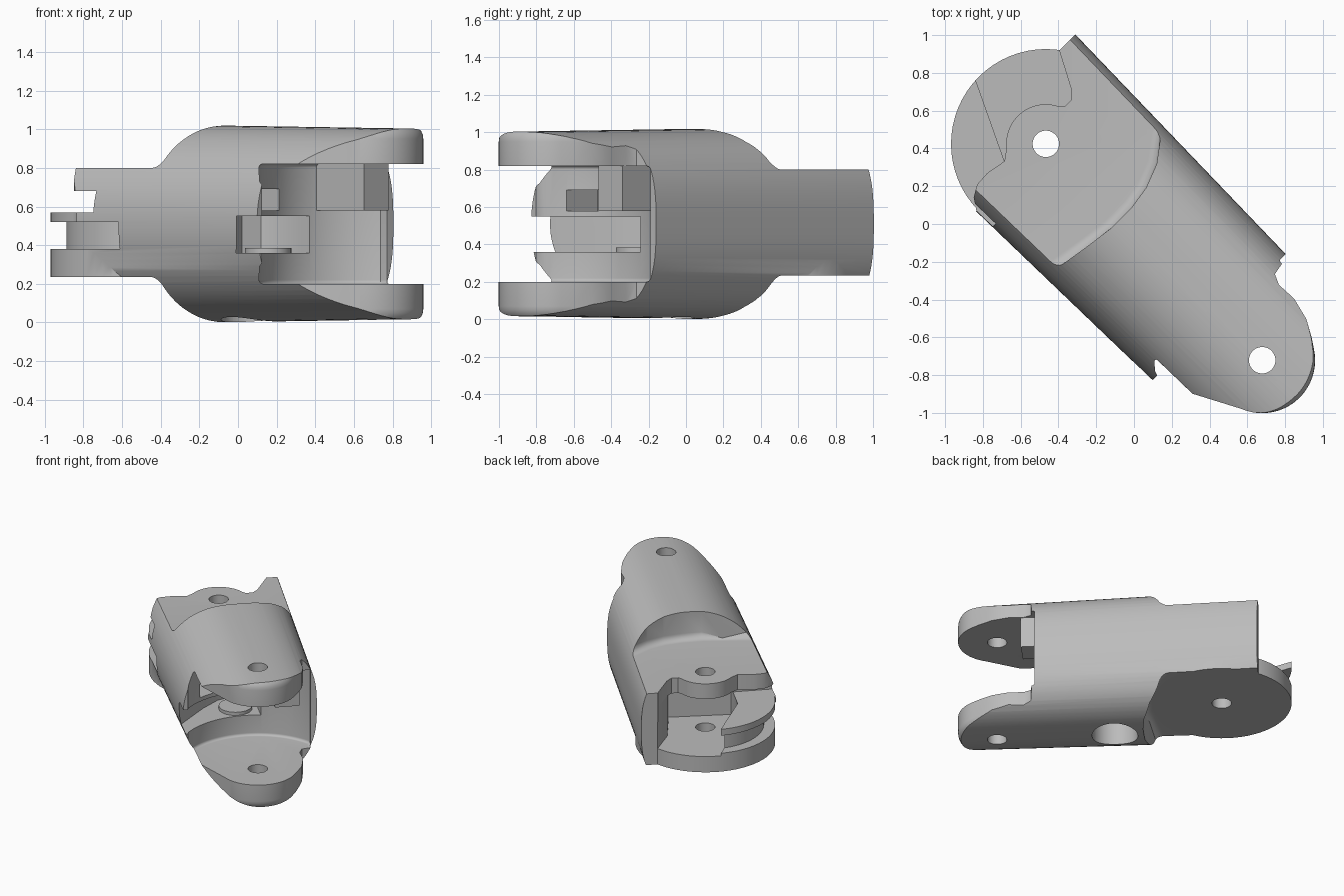
import bpy, bmesh, math
from mathutils import Matrix

if "Cube" in bpy.data.objects:
    bpy.data.objects.remove(bpy.data.objects["Cube"], do_unlink=True)

grey = bpy.data.materials.new("plain grey")
grey.use_nodes = True
grey.diffuse_color = (0.5, 0.5, 0.5, 1)
grey.node_tree.nodes["Principled BSDF"].inputs["Base Color"].default_value = (0.5, 0.5, 0.5, 1)

# The link is built along x, then turned 45 degrees
MID = -0.03                # centre line
HINGE, FORK = -0.63, 0.99  # pivot positions


def add(name, bm):
    bmesh.ops.recalc_face_normals(bm, faces=bm.faces[:])
    mesh = bpy.data.meshes.new(name)
    bm.to_mesh(mesh)
    bm.free()
    ob = bpy.data.objects.new(name, mesh)
    bpy.context.collection.objects.link(ob)
    mesh.materials.append(grey)
    return ob


def arc(x, r, start, end, n=40):
    angles = [math.radians(start + (end - start) * i / n) for i in range(n + 1)]
    return [(x + r * math.cos(a), MID + r * math.sin(a)) for a in angles]


def prism(name, points, z0, z1, rim=0):
    bm = bmesh.new()
    face = bm.faces.new([bm.verts.new((x, y, z0)) for x, y in points])
    ext = bmesh.ops.extrude_face_region(bm, geom=[face])["geom"]
    for v in ext:
        if isinstance(v, bmesh.types.BMVert):
            v.co.z = z1
    if rim:
        edges = [e for e in bm.edges if abs(e.verts[0].co.z - e.verts[1].co.z) < 1e-5]
        bmesh.ops.bevel(bm, geom=edges, offset=rim, segments=6, profile=0.5, affect='EDGES')
    return add(name, bm)


def disc(name, x, r, z0, z1, y=MID):
    return prism(name, [(px, py - MID + y) for px, py in arc(x, r, 0, 360, 64)[:-1]], z0, z1)


def box(name, x0, x1, y0, y1, z0, z1):
    return prism(name, [(x0, y0), (x1, y0), (x1, y1), (x0, y1)], z0, z1)


def section(bm, x, half_width, half_height, n=96):
    # Round on the right, squarer on the left
    ring = []
    for i in range(n):
        a = 2 * math.pi * (i + 0.5) / n
        c, s = math.cos(a), math.sin(a)
        p = 2.8 if c > 0 else 2.1
        r = (abs(c) ** p + abs(s) ** p) ** (-1 / p)
        ring.append(bm.verts.new((x, MID + half_width * r * c, 0.51 + half_height * r * s)))
    return ring


def combine(target, tool, operation):
    mod = target.modifiers.new("combine", 'BOOLEAN')
    mod.operation, mod.solver, mod.object = operation, 'EXACT', tool
    bpy.ops.object.select_all(action='DESELECT')
    bpy.context.view_layer.objects.active = target
    target.select_set(True)
    bpy.ops.object.modifier_apply(modifier=mod.name)
    bpy.data.objects.remove(tool, do_unlink=True)


# Rounded tapered barrel
bm = bmesh.new()
back, front = section(bm, -0.93, 0.52, 0.518), section(bm, 1.3, 0.472, 0.493)
bm.faces.new(back)
bm.faces.new(front)
for i in range(len(back)):
    bm.faces.new((back[i - 1], back[i], front[i], front[i - 1]))
body = add("finger_link_body", bm)

# Plan outline with the rounded fork tip
outline = ([(-1.3, -0.7), (0.665, -0.7), (0.665, -0.49), (0.67, -0.465), (0.80, -0.445)]
           + arc(FORK, 0.28, -68, 56, 28)
           + [(1.09, 0.24), (1.0, 0.29), (0.88, 0.32), (0.77, 0.315), (0.715, 0.34), (0.70, 0.42),
              (0.70, 0.7), (-1.3, 0.7)])
combine(body, prism("outline", outline, -0.01, 1.03, rim=0.08), 'INTERSECT')

# Thin the hinge end above and below, with a filleted shoulder
relief = [(-1.4, -0.8), (-0.15, -0.8), (-0.12, -0.44), (-0.09, -0.25), (-0.07, -0.1), (-0.07, 0.05),
          (-0.09, 0.18), (-0.14, 0.31), (-0.23, 0.43), (-0.38, 0.8), (-1.4, 0.8)]
for z0, z1 in ((0.80, 1.3), (-0.3, 0.235)):
    combine(body, prism("relief", relief, z0, z1, rim=0.05), 'DIFFERENCE')

# Wavy edge of the upper hinge plate
wave = ([(-1.4, -0.8), (-0.60, -0.8), (-0.64, -0.54), (-0.70, -0.50), (-0.735, -0.44), (-0.74, -0.36), (-0.72, -0.25)]
        + arc(HINGE, 0.21, 232, 117, 16)
        + [(-0.70, 0.18), (-0.70, 0.23), (-0.74, 0.27), (-0.93, 0.37), (-0.94, 0.8), (-1.4, 0.8)])
combine(body, prism("wave", wave, 0, 1.1), 'DIFFERENCE')

# Hinge disc with its stop pocket, gap and rim groove
combine(body, disc("hinge_disc", HINGE, 0.502, 0.235, 0.57), 'UNION')
pocket = [(-1.35, 0.05), (-0.72, -0.25), (-0.45, -0.25), (-0.42, 0.2), (-0.73, 0.265),
          (-0.93, 0.37), (-1.35, 0.6)]
combine(body, prism("pocket", pocket, 0.36, 0.68), 'DIFFERENCE')
gap = [(-1.35, -0.8), (-0.52, -0.8), (-0.52, -0.2), (-1.35, 0.1)]
combine(body, prism("gap", gap, 0.57, 0.68), 'DIFFERENCE')
groove = arc(HINGE, 0.42, 175, 305) + arc(HINGE, 0.7, 298, 175)
combine(body, prism("groove", groove, 0.38, 0.52), 'DIFFERENCE')

# Fork opening: curved back wall between flat-ended cheeks
opening = ([(1.6, 0.8), (0.69, 0.8), (0.68, 0.41)] + arc(FORK, 0.57, 129, 231)
           + [(0.655, -0.48), (0.655, -0.8), (1.6, -0.8)])
combine(body, prism("opening", opening, 0.20, 0.82, rim=0.02), 'DIFFERENCE')

# Deep cable slot that opens through the right side, with a boss on its floor
slot = [(0.9, -0.7), (0.51, -0.7), (0.51, -0.52), (0.25, -0.3), (0.13, -0.17), (0.09, -0.06),
        (0.13, 0.04), (0.22, 0.09), (0.9, 0.09)]
combine(body, prism("cable_slot", slot, 0.36, 0.55), 'DIFFERENCE')
combine(body, disc("boss", 0.29, 0.12, 0.34, 0.385, y=-0.07), 'UNION')
combine(body, box("upper_slot", 0.3, 0.7, -0.37, -0.13, 0.58, 0.69), 'DIFFERENCE')

# Stop block under the upper fork cheek
combine(body, box("stop", 0.4, 0.79, 0.13, 0.31, 0.58, 0.83), 'UNION')

# Pivot holes and underside recess
for x in (HINGE, FORK):
    combine(body, disc("pivot_hole", x, 0.07, -0.2, 1.2), 'DIFFERENCE')
combine(body, disc("recess", 0.14, 0.165, -0.2, 0.27), 'DIFFERENCE')

# Turn diagonal and smooth
body.data.transform(Matrix.Rotation(-math.pi / 4, 4, 'Z'))
bpy.ops.object.select_all(action='DESELECT')
bpy.context.view_layer.objects.active = body
body.select_set(True)
bpy.ops.object.shade_smooth_by_angle(angle=math.radians(32))
